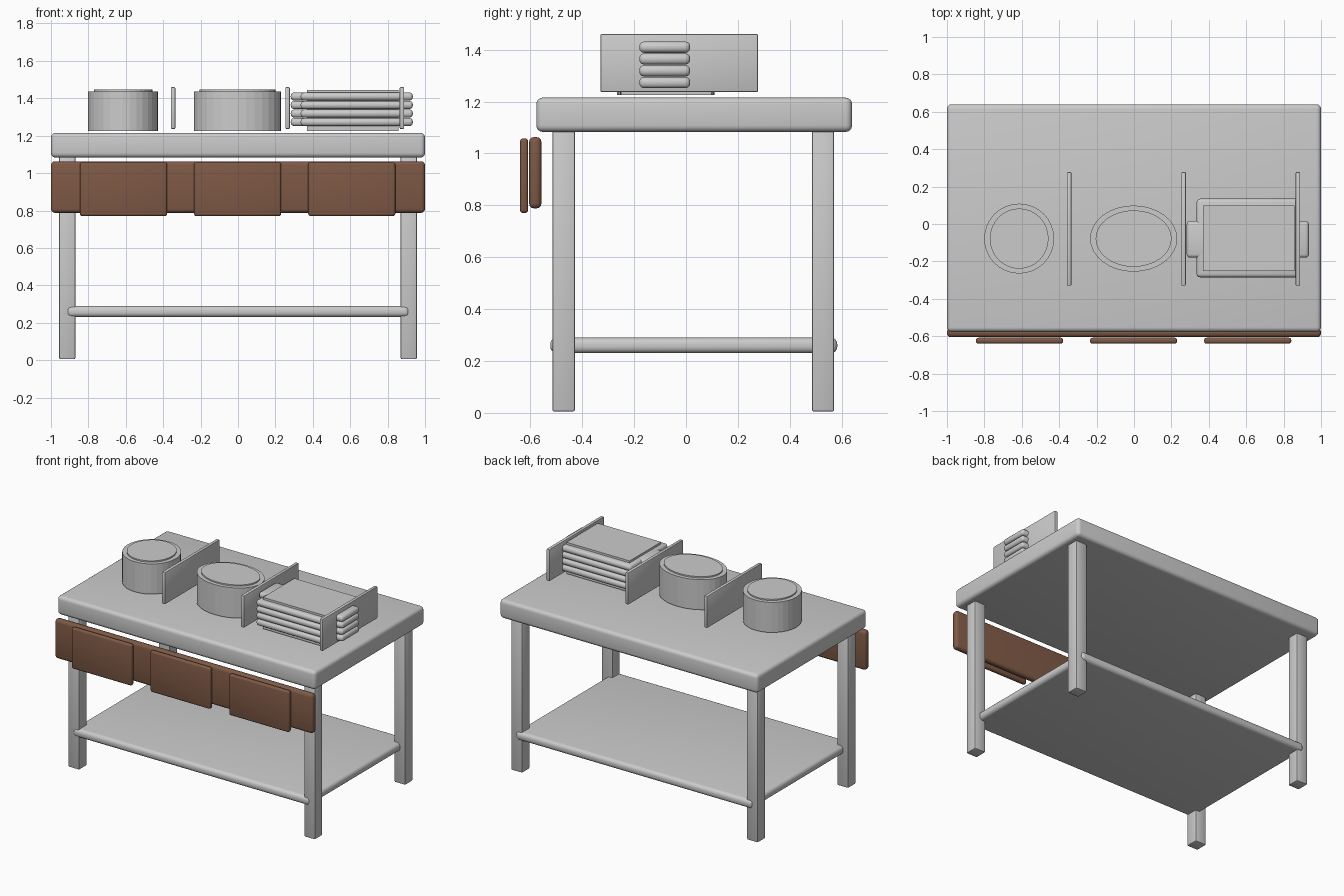
import bpy, math

if "Cube" in bpy.data.objects:
    bpy.data.objects.remove(bpy.data.objects["Cube"])


def material(name, rgb):
    m = bpy.data.materials.new(name)
    m.diffuse_color = (*rgb, 1)
    m.use_nodes = True
    m.node_tree.nodes["Principled BSDF"].inputs["Base Color"].default_value = m.diffuse_color
    return m


GREY = material("light_grey", (0.6, 0.6, 0.6))
BROWN = material("brown", (0.21, 0.1, 0.06))


def box(name, x, y, z, mat=GREY, bevel=0.0, segments=3):
    """Box from (min, max) ranges with rounded edges."""
    bpy.ops.mesh.primitive_cube_add(size=1, location=[(a + b) / 2 for a, b in (x, y, z)])
    o = bpy.context.object
    o.name = name
    o.scale = [b - a for a, b in (x, y, z)]
    bpy.ops.object.transform_apply(location=False, rotation=False, scale=True)
    o.data.materials.append(mat)
    if bevel:
        mod = o.modifiers.new("round", 'BEVEL')
        mod.width = bevel
        mod.segments = segments
        bpy.ops.object.modifier_apply(modifier="round")
        bpy.ops.object.shade_smooth_by_angle(angle=math.radians(40))
    return o


def drum(name, x, y, rx, ry, z0, z1):
    """Straight-sided round or oval part."""
    bpy.ops.mesh.primitive_cylinder_add(vertices=32, radius=1, depth=1, location=(x, y, (z0 + z1) / 2))
    o = bpy.context.object
    o.name = name
    o.scale = (rx, ry, z1 - z0)
    bpy.ops.object.transform_apply(location=False, rotation=False, scale=True)
    o.data.materials.append(GREY)


# Table
box("tabletop", (-1, 1), (-0.577, 0.64), (1.083, 1.215), bevel=0.025, segments=4)
box("shelf", (-0.917, 0.917), (-0.523, 0.583), (0.23, 0.29), bevel=0.025, segments=5)
for side, x in (("left", (-0.956, -0.87)), ("right", (0.87, 0.956))):
    for end, y in (("front", (-0.515, -0.428)), ("back", (0.485, 0.571))):
        box(f"{end}_{side}_leg", x, y, (0.005, 1.1), bevel=0.008, segments=2)

# Hanging front board with three panels
box("front_board", (-1, 1), (-0.605, -0.557), (0.788, 1.063), BROWN, 0.02)
for i, x in enumerate((-0.612, -0.002, 0.608)):
    box(f"front_panel_{i + 1}", (x - 0.233, x + 0.233), (-0.64, -0.608), (0.77, 1.058), BROWN, 0.013)

# Upright dividers
for i, x in enumerate((-0.347, 0.265, 0.876)):
    box(f"divider_{i + 1}", (x - 0.012, x + 0.012), (-0.33, 0.278), (1.236, 1.46), bevel=0.006, segments=2)

# Round and oval containers with inset lids
for name, x, rx, ry in (("round_pot", -0.614, 0.187, 0.187), ("oval_pot", -0.002, 0.233, 0.177)):
    drum(name, x, -0.078, rx, ry, 1.226, 1.437)
    drum(name + "_lid", x, -0.078, rx - 0.03, ry - 0.026, 1.43, 1.446)

# Stack of four trays with end handles
box("tray_core", (0.368, 0.858), (-0.25, 0.098), (1.225, 1.445))
for i in range(4):
    z = 1.273 + i * 0.0455
    box(f"tray_rim_{i + 1}", (0.335, 0.885), (-0.285, 0.135), (z - 0.021, z + 0.021), bevel=0.018)
    box(f"tray_handles_{i + 1}", (0.282, 0.935), (-0.18, 0.016), (z - 0.0215, z + 0.0215), bevel=0.018)
